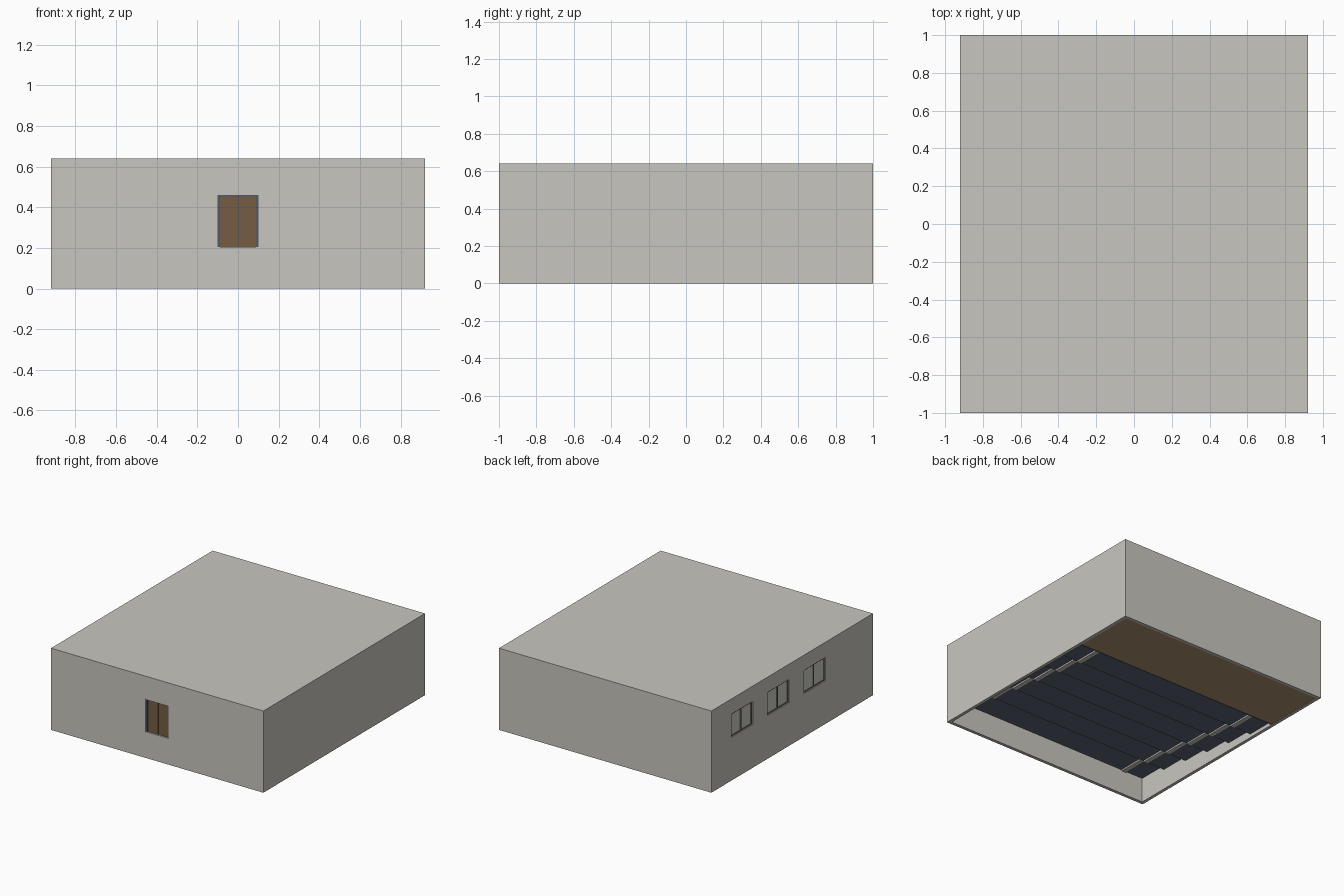
import bpy, bmesh
from mathutils import Matrix, Vector

if "Cube" in bpy.data.objects:
    bpy.data.objects.remove(bpy.data.objects["Cube"])


def material(name, rgb):
    m = bpy.data.materials.new(name)
    lin = [((c / 255 + 0.055) / 1.055) ** 2.4 for c in rgb]
    m.diffuse_color = (*lin, 1)
    m.use_nodes = True
    m.node_tree.nodes["Principled BSDF"].inputs["Base Color"].default_value = m.diffuse_color
    return m


PLASTER = material("warm grey plaster", (200, 198, 191))
WOOD = material("door wood", (118, 92, 66))
TAN = material("stage boards", (172, 148, 112))
CARPET = material("slate carpet", (92, 102, 118))
FRAME = material("slate frame", (80, 90, 104))
DARK = material("dark window frame", (120, 119, 114))
GLASS = material("pale pane", (202, 201, 195))


def boxes(name, spans, mat=None):
    """One object made of boxes, each given as (x0, x1, y0, y1, z0, z1)."""
    bm = bmesh.new()
    for x0, x1, y0, y1, z0, z1 in spans:
        mtx = Matrix.Translation(Vector((x0 + x1, y0 + y1, z0 + z1)) / 2)
        mtx = mtx @ Matrix.Diagonal((x1 - x0, y1 - y0, z1 - z0, 1))
        bmesh.ops.create_cube(bm, size=1, matrix=mtx)
    me = bpy.data.meshes.new(name)
    bm.to_mesh(me)
    bm.free()
    ob = bpy.data.objects.new(name, me)
    bpy.context.collection.objects.link(ob)
    if mat:
        me.materials.append(mat)
    return ob


W, D, H, T = 0.92, 1.0, 0.64, 0.025       # half width, half depth, height, wall
DOOR_X, DOOR_Z0, DOOR_Z1 = 0.1, 0.205, 0.46
WIN_Y, WIN_HALF, WIN_Z0, WIN_Z1 = (0.62, 0.17, -0.28), 0.133, 0.338, 0.52
STAGE_Y, TIERS, TOP_Z = 0.48, 6, 0.2

# Hollow hall, open underneath, with door and window openings
shell = boxes("hall_shell", [(-W, W, -D, D, 0, H)], PLASTER)
cutters = [
    boxes("room_cutter", [(-W + T, W - T, -D + T, D - T, -0.1, H - T)]),
    boxes("door_cutter", [(-DOOR_X, DOOR_X, -D - 0.1, -D + 0.1, DOOR_Z0, DOOR_Z1)]),
    boxes("window_cutter", [(-W - 0.1, -W + 0.1, y - WIN_HALF, y + WIN_HALF, WIN_Z0, WIN_Z1)
                            for y in WIN_Y]),
]
for c in cutters:
    c.hide_render = True
    c.display_type = 'WIRE'
    mod = shell.modifiers.new(c.name, 'BOOLEAN')
    mod.operation = 'DIFFERENCE'
    mod.solver = 'EXACT'
    mod.object = c

# Double door with a centre gap, and its side jambs and header
boxes("door_leaves", [(s * 0.045 - 0.0435, s * 0.045 + 0.0435, -D + 0.012, -D + 0.024,
                       DOOR_Z0, DOOR_Z1 - 0.006) for s in (-1, 1)], WOOD)
boxes("door_frame",
      [(min(s * 0.089, s * DOOR_X), max(s * 0.089, s * DOOR_X), -D + 0.006, -D + T,
        DOOR_Z0, DOOR_Z1) for s in (-1, 1)]
      + [(-0.089, 0.089, -D + 0.006, -D + T, DOOR_Z1 - 0.006, DOOR_Z1),
         (-0.0015, 0.0015, -D + 0.016, -D + T, DOOR_Z0, DOOR_Z1 - 0.006)], FRAME)

# Windows: recessed panes, thin surround and two-leaf mullion
panes, frames = [], []
for y in WIN_Y:
    a, b, f = y - WIN_HALF, y + WIN_HALF, 0.008
    x0, x1 = -W + 0.008, -W + 0.022
    panes.append((-W + 0.014, -W + 0.02, a, b, WIN_Z0, WIN_Z1))
    frames += [(x0, x1, a, a + f, WIN_Z0, WIN_Z1), (x0, x1, b - f, b, WIN_Z0, WIN_Z1),
               (x0, x1, y - f / 2, y + f / 2, WIN_Z0, WIN_Z1),
               (x0, x1, a, b, WIN_Z0, WIN_Z0 + f), (x0, x1, a, b, WIN_Z1 - f, WIN_Z1)]
boxes("window_panes", panes, GLASS)
boxes("window_frames", frames, DARK)

# Stage floor at the low end
IX, IY = W - T, D - T
boxes("stage_floor", [(-IX, IX, STAGE_Y, IY, 0.002, 0.012)], TAN)

# Thin stepped seating floor, rising towards the door, with aisle strips below
depth = (STAGE_Y + IY) / TIERS
rise = TOP_Z / TIERS
treads, strips = [], []
for i in range(TIERS):
    y0, z = -IY + i * depth, TOP_Z - i * rise
    treads += [(-IX, IX, y0, y0 + depth, z - 0.005, z),
               (-IX, IX, y0 + depth - 0.005, y0 + depth, z - rise, z - 0.005)]
    strips += [(s * 0.72 - 0.02, s * 0.72 + 0.02, y0 + 0.005, y0 + depth - 0.01,
                z - 0.017, z - 0.005) for s in (-1, 1)]
boxes("tiered_floor", treads, CARPET)
boxes("aisle_strips", strips, PLASTER)
